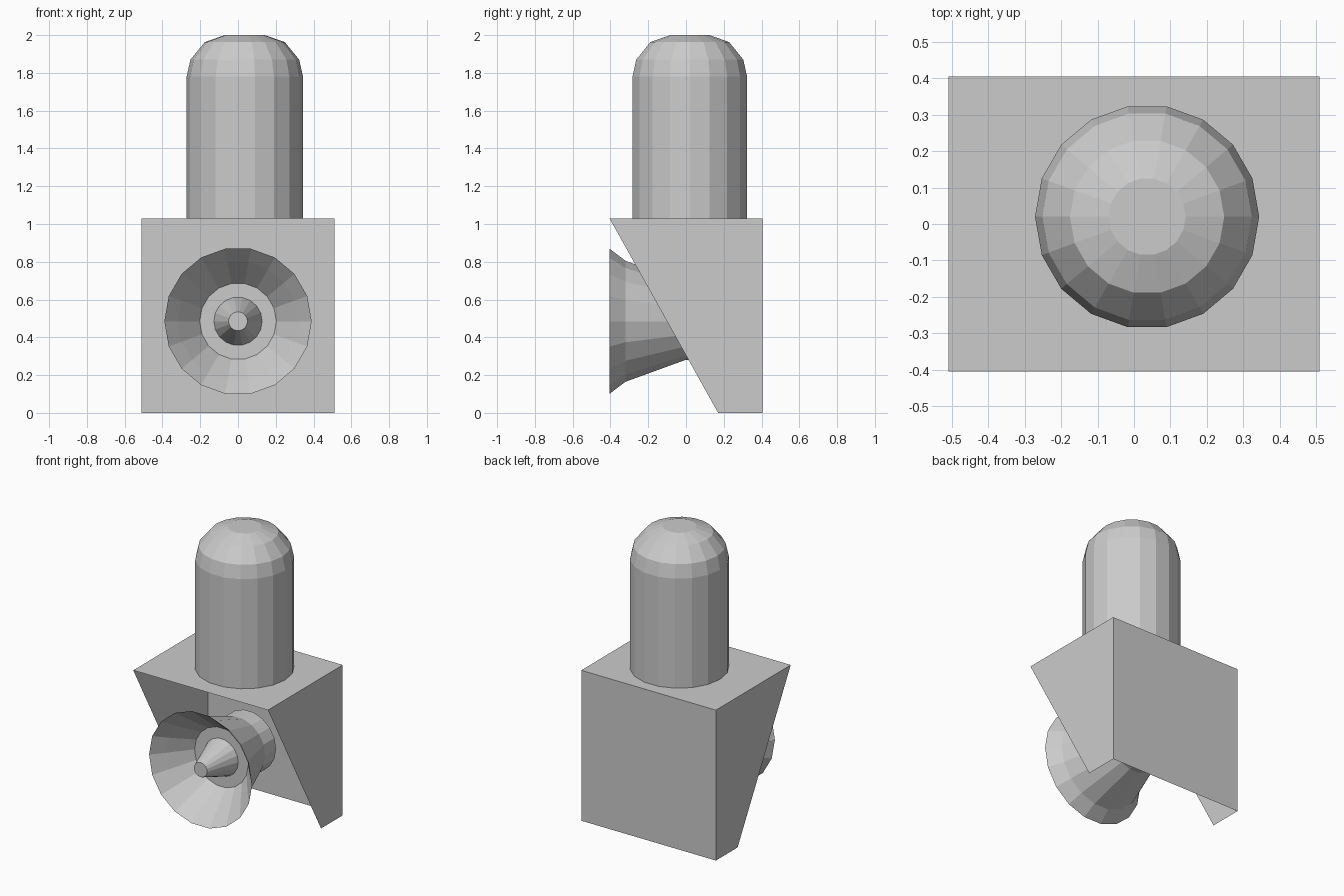
import bpy
import bmesh
import math
from mathutils import Matrix

SIDES = 18

cube = bpy.data.objects.get("Cube")
if cube:
    bpy.data.objects.remove(cube, do_unlink=True)

grey = bpy.data.materials.new("plain_grey")
grey.use_nodes = True
colour = (0.6, 0.6, 0.6, 1)
grey.diffuse_color = colour
grey.node_tree.nodes["Principled BSDF"].inputs["Base Color"].default_value = colour


def add_object(name, bm):
    mesh = bpy.data.meshes.new(name)
    bm.to_mesh(mesh)
    bm.free()
    mesh.materials.append(grey)
    obj = bpy.data.objects.new(name, mesh)
    bpy.context.collection.objects.link(obj)
    return obj


def lathe(name, profile, matrix):
    """Spin a (radius, height) profile around z, then place it."""
    bm = bmesh.new()
    verts = [bm.verts.new((r, 0, h)) for r, h in profile]
    edges = [bm.edges.new(pair) for pair in zip(verts, verts[1:])]
    bmesh.ops.spin(bm, geom=verts + edges, cent=(0, 0, 0), axis=(0, 0, 1),
                   angle=math.tau, steps=SIDES)
    bmesh.ops.remove_doubles(bm, verts=bm.verts, dist=0.0005)
    bmesh.ops.recalc_face_normals(bm, faces=bm.faces)
    bm.transform(matrix)
    return add_object(name, bm)


# Sheet housing: top, back and two slanted sides, open at front and bottom
W, D, H, FOOT = 0.51, 0.405, 1.03, 0.17
bm = bmesh.new()
left, right = [[bm.verts.new((x, y, z)) for y, z in
                ((-D, H), (FOOT, 0), (D, 0), (D, H))] for x in (W, -W)]
bm.faces.new(left)
bm.faces.new(right[::-1])
bm.faces.new((left[2], right[2], right[3], left[3]))
bm.faces.new((left[0], left[3], right[3], right[0]))
add_object("housing", bm)

# Domed column on top of the housing
lathe("domed_column",
      [(0.308, H), (0.308, 1.78), (0.288, 1.87), (0.212, 1.963),
       (0.106, 2.0), (0, 2.0)],
      Matrix.Translation((0.036, 0.02, 0)))

# Horn with flared lip, closed rear drum and a tapered centre plug;
# heights run towards the front
facing = Matrix.Translation((0, 0, 0.485)) @ Matrix.Rotation(math.pi / 2, 4, "X")
lathe("horn",
      [(0, -0.116), (0.207, -0.116), (0.207, 0), (0.325, 0.32), (0.39, 0.405),
       (0.32, 0.325), (0.203, 0.18), (0, 0.18)], facing)
lathe("centre_plug", [(0.128, 0.18), (0.05, 0.405), (0, 0.405)], facing)
